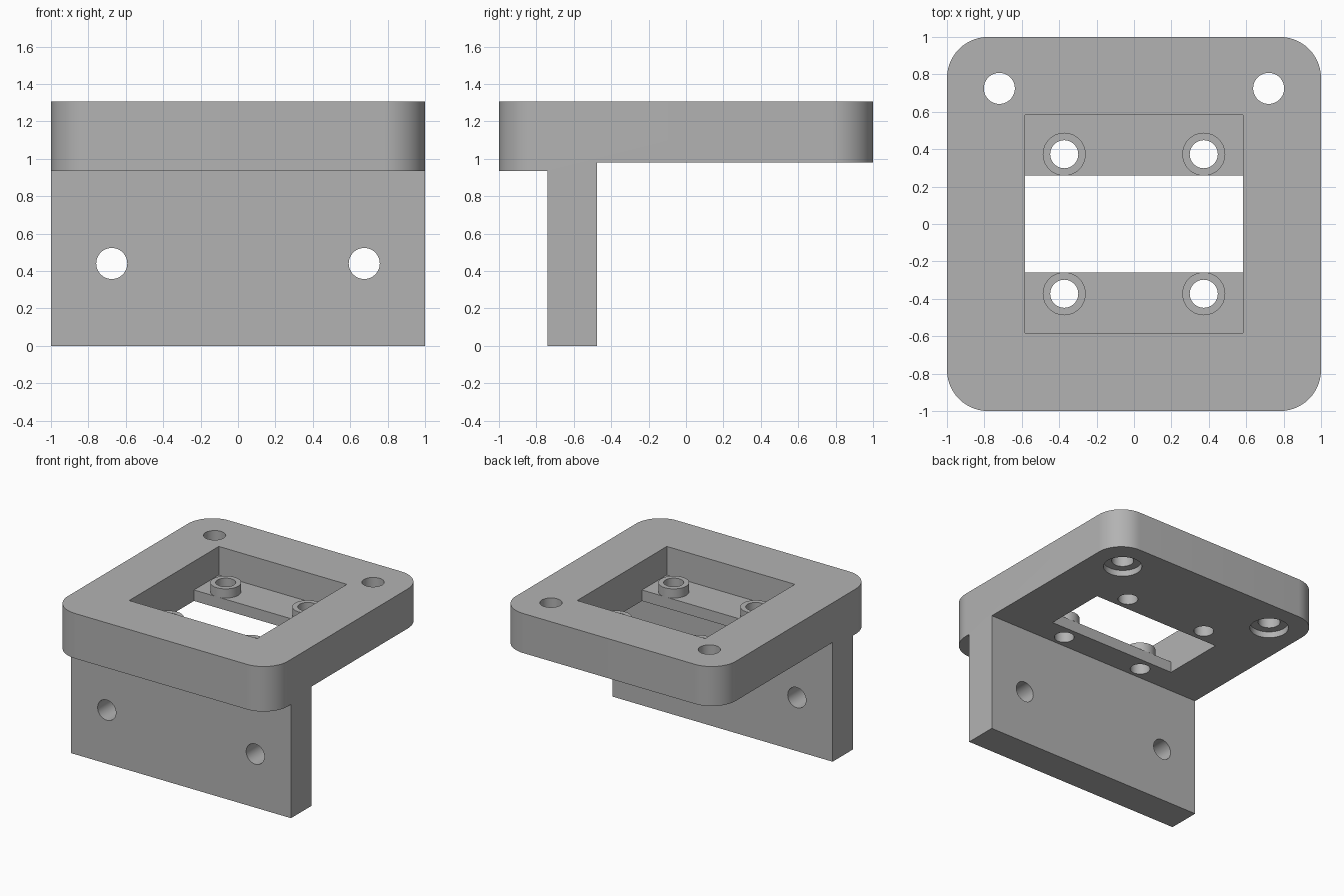
import bpy, bmesh, math
from mathutils import Matrix

cube = bpy.data.objects.get("Cube")
if cube:
    bpy.data.objects.remove(cube, do_unlink=True)

grey = bpy.data.materials.new("plain grey")
grey.use_nodes = True
colour = (0.45, 0.45, 0.45, 1)
grey.diffuse_color = colour
grey.node_tree.nodes["Principled BSDF"].inputs["Base Color"].default_value = colour

TOP, PLATE_BOTTOM, LIP_BOTTOM, LEDGE_TOP = 1.305, 0.98, 0.935, 1.07
WALL_FRONT, WALL_BACK = -0.74, -0.475
WINDOW, LEDGE_EDGE = 0.582, 0.26
BOSS = 0.373


def finish(name, bm):
    bmesh.ops.recalc_face_normals(bm, faces=bm.faces)
    mesh = bpy.data.meshes.new(name)
    bm.to_mesh(mesh)
    bm.free()
    mesh.materials.append(grey)
    obj = bpy.data.objects.new(name, mesh)
    bpy.context.collection.objects.link(obj)
    return obj


def box(name, low, high):
    bm = bmesh.new()
    bmesh.ops.create_cube(bm, size=1)
    for v in bm.verts:
        v.co = [(a + b) / 2 + c * (b - a) for a, b, c in zip(low, high, v.co)]
    return finish(name, bm)


def cylinder(name, centre, radius, depth, along_y=False):
    bm = bmesh.new()
    turn = Matrix.Rotation(math.pi / 2 if along_y else 0, 4, 'X')
    bmesh.ops.create_cone(bm, cap_ends=True, segments=48, radius1=radius, radius2=radius,
                          depth=depth, matrix=Matrix.Translation(centre) @ turn)
    return finish(name, bm)


def cut(target, cutter):
    cutter.hide_render = True
    mod = target.modifiers.new("cut", 'BOOLEAN')
    mod.operation, mod.solver, mod.object = 'DIFFERENCE', 'EXACT', cutter
    bpy.context.view_layer.objects.active = target
    bpy.ops.object.modifier_apply(modifier=mod.name)
    bpy.data.objects.remove(cutter, do_unlink=True)


def smooth(obj):
    bpy.ops.object.select_all(action='DESELECT')
    obj.select_set(True)
    bpy.context.view_layer.objects.active = obj
    bpy.ops.object.shade_smooth_by_angle(angle=math.radians(30))


# Solid block with rounded upright edges
bm = bmesh.new()
bmesh.ops.create_cube(bm, size=2)
for v in bm.verts:
    v.co.z = TOP if v.co.z > 0 else 0
upright = [e for e in bm.edges if abs(e.verts[0].co.z - e.verts[1].co.z) > 0.5]
bmesh.ops.bevel(bm, geom=upright, offset=0.22, segments=14, profile=0.5, affect='EDGES')
bracket = finish("bracket", bm)

# Carve away below the plate, leaving the mounting wall
cut(bracket, box("front_space", (-2, -2, -1), (2, WALL_FRONT, LIP_BOTTOM)))
cut(bracket, box("back_space", (-2, WALL_BACK, -1), (2, 2, PLATE_BOTTOM)))

# Window pocket with two ledges and an opening between them
cut(bracket, box("pocket", (-WINDOW, -WINDOW, LEDGE_TOP), (WINDOW, WINDOW, 2)))
cut(bracket, box("opening", (-WINDOW, -LEDGE_EDGE, 0.5), (WINDOW, LEDGE_EDGE, 2)))

for side in (-1, 1):
    # Rear corner holes with shallow recesses underneath
    cut(bracket, cylinder("corner_hole", (side * 0.72, 0.725, 1.1), 0.083, 1))
    cut(bracket, cylinder("corner_recess", (side * 0.72, 0.725, PLATE_BOTTOM), 0.145, 0.1))
    # Wall holes
    cut(bracket, cylinder("wall_hole", (side * 0.675, -0.6, 0.44), 0.083, 1, True))
    # Ledge holes, each with a raised boss
    for end in (-1, 1):
        x, y = side * BOSS, end * BOSS
        cut(bracket, cylinder("ledge_hole", (x, y, 1.05), 0.075, 0.6))
        boss = cylinder("boss", (x, y, LEDGE_TOP + 0.0375), 0.115, 0.075)
        cut(boss, cylinder("boss_hole", (x, y, LEDGE_TOP), 0.075, 0.6))
        boss.name = ("left" if side > 0 else "right") + ("_back" if end > 0 else "_front") + "_boss"
        smooth(boss)

smooth(bracket)
